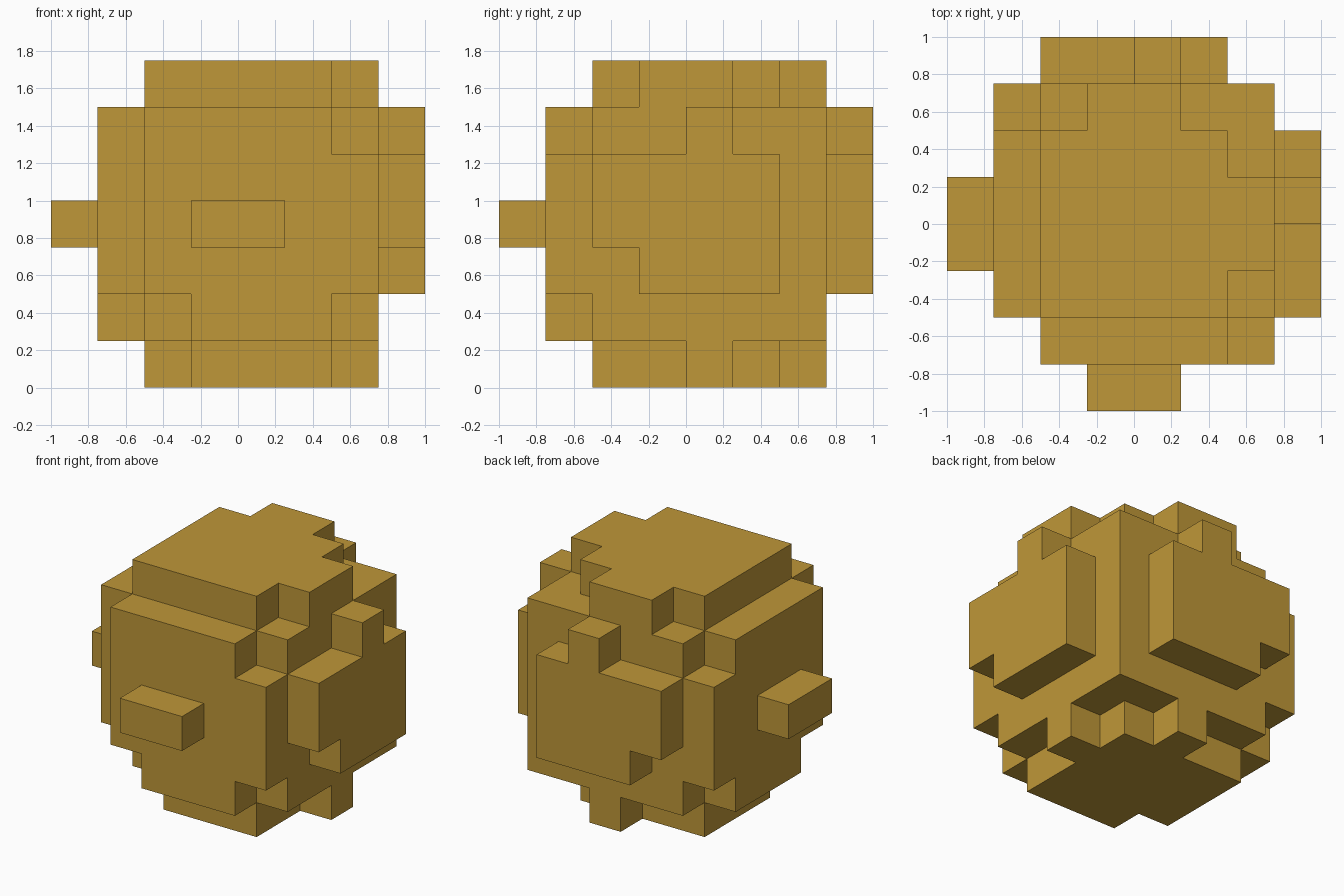
import bpy
import bmesh
from mathutils import Vector

CELL = 0.25
CORNER = Vector((-0.5, -0.5, 0.25))  # lowest corner of the core block
SIDE = 5                             # core width in cells

old_cube = bpy.data.objects.get("Cube")
if old_cube:
    bpy.data.objects.remove(old_cube, do_unlink=True)

# One flat colour for the whole model
ochre = bpy.data.materials.new("ochre")
ochre.use_nodes = True
colour = (0.52, 0.31, 0.04, 1)
ochre.diffuse_color = colour
ochre.node_tree.nodes["Principled BSDF"].inputs["Base Color"].default_value = colour


def slab(name, axis, start, depth, outline):
    """Extrude a flat outline, given in cells, along one axis."""
    bm = bmesh.new()
    verts = []
    for point in outline:
        cell = list(point)
        cell.insert(axis, start)
        verts.append(bm.verts.new(CORNER + CELL * Vector(cell)))
    face = bm.faces.new(verts)
    extruded = bmesh.ops.extrude_face_region(bm, geom=[face], use_keep_orig=True)
    shift = Vector((0, 0, 0))
    shift[axis] = CELL * depth
    moved = [g for g in extruded["geom"] if isinstance(g, bmesh.types.BMVert)]
    bmesh.ops.translate(bm, verts=moved, vec=shift)
    bmesh.ops.recalc_face_normals(bm, faces=bm.faces)
    mesh = bpy.data.meshes.new(name)
    bm.to_mesh(mesh)
    bm.free()
    mesh.materials.append(ochre)
    obj = bpy.data.objects.new(name, mesh)
    bpy.context.collection.objects.link(obj)
    return obj


def rectangle(left, low, right, high):
    return [(left, low), (right, low), (right, high), (left, high)]


X, Y, Z = range(3)

# Core block
slab("core_block", Z, 0, SIDE, rectangle(0, 0, SIDE, SIDE))

# Stepped panels above and below
top_outline = [(0, 0), (4, 0), (4, 1), (5, 1), (5, 3), (4, 3),
               (4, 4), (3, 4), (3, 5), (1, 5), (1, 4), (0, 4)]
bottom_outline = [(0, 1), (1, 1), (1, 0), (4, 0), (4, 2), (5, 2), (5, 3),
                  (4, 3), (4, 4), (3, 4), (3, 5), (2, 5), (2, 4), (0, 4)]
slab("top_panel", Z, SIDE, 1, top_outline)
slab("bottom_panel", Z, -1, 1, bottom_outline)

# Wide notched panels with a small bar on each
wide_outline = [(1, 0), (4, 0), (4, 1), (5, 1), (5, 4),
                (4, 4), (4, 5), (0, 5), (0, 1), (1, 1)]
for side, axis in (("front", Y), ("right", X)):
    slab(side + "_panel", axis, -1, 1, wide_outline)
    slab(side + "_bar", axis, -2, 1, rectangle(1, 2, 3, 3))

# Smaller stepped panels on the opposite sides
small_outline = [(1, 1), (4, 1), (4, 4), (3, 4), (3, 5),
                 (2, 5), (2, 4), (0, 4), (0, 2), (1, 2)]
for side, axis in (("back", Y), ("left", X)):
    slab(side + "_panel", axis, SIDE, 1, small_outline)
